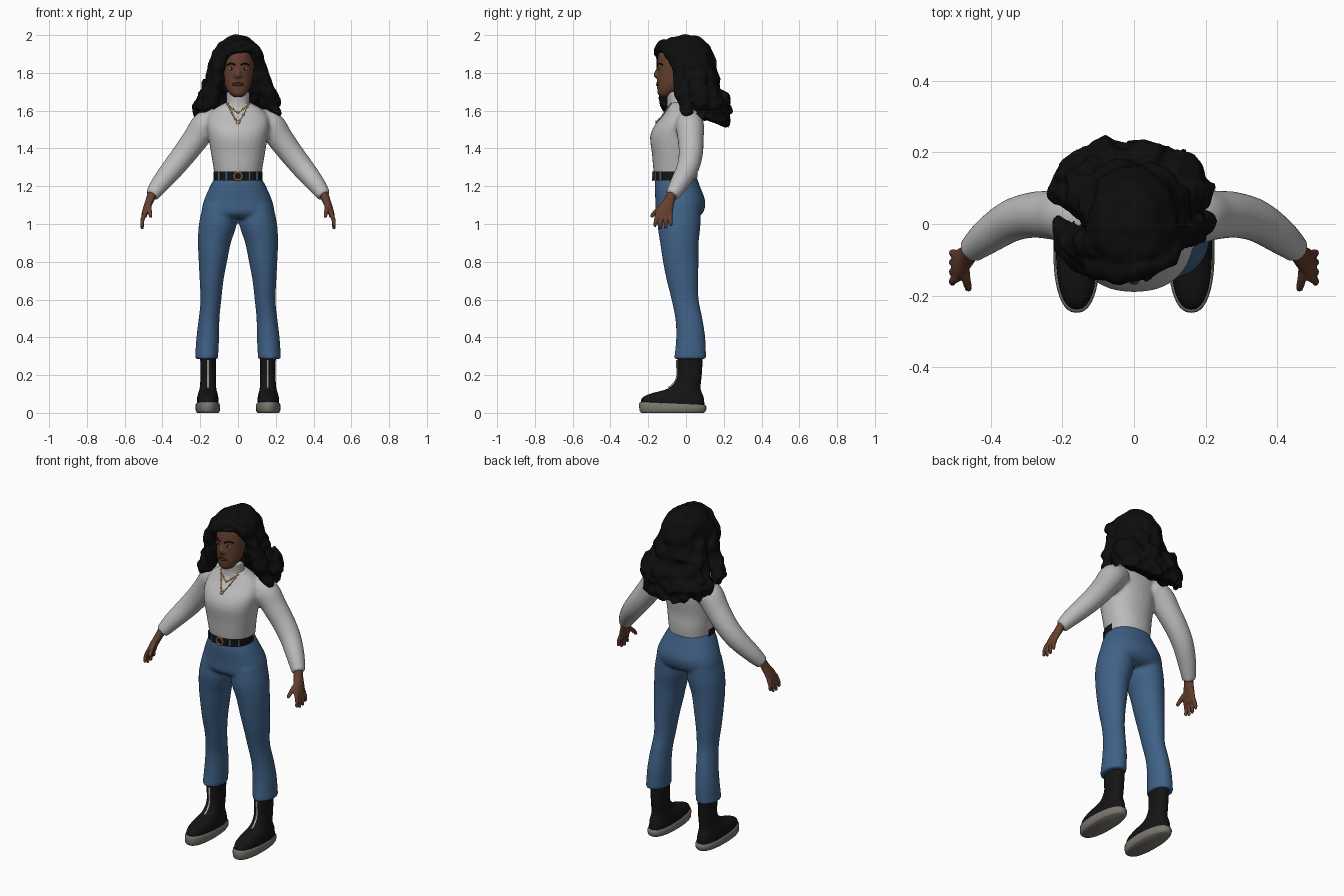
import bpy
import bmesh
import math
import random
from mathutils import Vector, noise

random.seed(4)
if "Cube" in bpy.data.objects:
    bpy.data.objects.remove(bpy.data.objects["Cube"])


def material(name, *rgb):
    mat = bpy.data.materials.new(name)
    mat.use_nodes = True
    mat.diffuse_color = (*rgb, 1)
    shader = mat.node_tree.nodes["Principled BSDF"]
    shader.inputs["Base Color"].default_value = (*rgb, 1)
    shader.inputs["Roughness"].default_value = 0.8
    return mat


HAIR = material("black hair", .004, .004, .004)
SKIN = material("brown skin", .13, .05, .028)
KNIT = material("light grey knit", .5, .5, .5)
DENIM = material("blue denim", .05, .12, .24)
LEATHER = material("black leather", .007, .007, .007)
RUBBER = material("grey rubber", .2, .185, .16)
GOLD = material("gold", .65, .33, .09)
SILVER = material("silver", .5, .5, .5)
EYE_WHITE = material("eye white", .45, .43, .4)
LIP = material("dark lip", .1, .03, .02)


def smooth_rows(rows, steps):
    """Catmull-Rom interpolation through rows of equal length."""
    out = []
    for i in range(len(rows) - 1):
        quad = [rows[max(i - 1, 0)], rows[i], rows[i + 1], rows[min(i + 2, len(rows) - 1)]]
        for s in range(steps):
            t = s / steps
            out.append([b + (c - a) * t / 2 + (a - 2.5 * b + 2 * c - d / 2) * t ** 2
                        + (1.5 * (b - c) + (d - a) / 2) * t ** 3 for a, b, c, d in zip(*quad)])
    return out + [list(rows[-1])]


def skin_rings(bm, rings):
    rings = [[bm.verts.new(p) for p in ring] for ring in rings]
    n = len(rings[0])
    for low, high in zip(rings, rings[1:]):
        for i in range(n):
            j = (i + 1) % n
            bm.faces.new((low[i], low[j], high[j], high[i]))
    bm.faces.new(rings[0])
    bm.faces.new(rings[-1])


def loft(bm, rows, side=1, n=32, steps=4, box=1.0):
    """Level ellipses: x, y, z, x radius, y radius and optional forward tilt."""
    rings = []
    for x, y, z, rx, ry, tilt in smooth_rows([(*r, 0)[:6] for r in rows], steps):
        ring = []
        for i in range(n):
            a = math.tau * i / n
            c, s = math.cos(a), math.sin(a)
            dx = math.copysign(abs(c) ** box, c) * rx
            dy = math.copysign(abs(s) ** box, s) * ry
            ring.append(Vector((side * (x + dx), y + dy, z - tilt * dy)))
        rings.append(ring)
    skin_rings(bm, rings)


def tube(bm, rows, side=1, n=12, steps=4):
    """Round tube through x, y, z, radius."""
    rows = smooth_rows(rows, steps)
    pts = [Vector((side * r[0], r[1], r[2])) for r in rows]
    rings = []
    for i, p in enumerate(pts):
        along = pts[min(i + 1, len(pts) - 1)] - pts[max(i - 1, 0)]
        u = along.orthogonal() if not rings else u - along * u.dot(along) / along.length_squared
        u.normalize()
        v = along.normalized().cross(u)
        angles = [math.tau * k / n for k in range(n)]
        rings.append([p + (u * math.cos(a) + v * math.sin(a)) * rows[i][3] for a in angles])
    skin_rings(bm, rings)


def ball(bm, centre, size):
    made = bmesh.ops.create_uvsphere(bm, u_segments=12, v_segments=8, radius=1)["verts"]
    for v in made:
        v.co = Vector(centre) + v.co * Vector(size)


def finish(name, bm, mat, voxel=0, relax=4):
    """Turn the mesh into an object; voxel blends overlapping pieces."""
    bmesh.ops.recalc_face_normals(bm, faces=bm.faces)
    for f in bm.faces:
        f.smooth = True
    me = bpy.data.meshes.new(name)
    bm.to_mesh(me)
    bm.free()
    me.set_sharp_from_angle(angle=math.radians(50))
    me.materials.append(mat)
    ob = bpy.data.objects.new(name, me)
    bpy.context.scene.collection.objects.link(ob)
    if voxel:
        remesh = ob.modifiers.new("blend", "REMESH")
        remesh.mode, remesh.voxel_size, remesh.use_smooth_shade = "VOXEL", voxel, True
        soften = ob.modifiers.new("soften", "SMOOTH")
        soften.factor, soften.iterations = .5, relax
    return ob


def front_of(ob, x, z, lift=0.0):
    """Point on the front surface of an object."""
    graph = bpy.context.evaluated_depsgraph_get()
    hit, point, *_ = ob.evaluated_get(graph).ray_cast(Vector((x, -1, z)), Vector((0, 1, 0)))
    return (x, (point.y if hit else -.1) - lift, z)


# Jeans: pelvis and two flared legs
bm = bmesh.new()
loft(bm, [(0, -.052, 1.25, .12, .108), (0, -.046, 1.2, .148, .12), (0, -.03, 1.12, .182, .132),
          (0, -.034, 1.06, .19, .125), (0, -.036, 1.03, .15, .09)], box=.9)
LEG = [(.1, -.034, 1.1, .085, .11), (.107, -.037, 1, .1, .114), (.125, -.035, .9, .087, .102),
       (.133, -.028, .8, .075, .094), (.14, -.018, .7, .063, .084), (.143, -.005, .6, .055, .072),
       (.153, .015, .5, .055, .072), (.16, .025, .4, .06, .077), (.167, .022, .285, .061, .085)]
for side in (1, -1):
    loft(bm, LEG, side)
finish("jeans", bm, DENIM, .01)

# Sweater: torso and sleeves
bm = bmesh.new()
loft(bm, [(0, -.052, 1.225, .12, .11), (0, -.055, 1.29, .129, .118), (0, -.06, 1.37, .142, .12),
          (0, -.06, 1.46, .157, .13), (0, -.05, 1.52, .165, .118), (0, -.03, 1.57, .158, .096),
          (0, -.025, 1.61, .125, .075), (0, -.035, 1.645, .062, .058)], box=.9)
SLEEVE = [(.1, .015, 1.555, .06), (.17, .02, 1.525, .075), (.225, .025, 1.45, .069),
          (.285, .025, 1.37, .064), (.345, .008, 1.295, .059), (.41, -.035, 1.215, .05),
          (.457, -.075, 1.15, .037)]
for side in (1, -1):
    tube(bm, SLEEVE, side, n=24)
sweater = finish("sweater", bm, KNIT, .01)

bm = bmesh.new()
loft(bm, [(0, -.038, 1.62, .07, .064), (0, -.042, 1.645, .061, .058), (0, -.045, 1.67, .06, .057),
          (0, -.047, 1.69, .06, .057), (0, -.047, 1.7, .052, .05)])
finish("rolled_collar", bm, KNIT)

# Belt across the front, with loops and buckle
bm = bmesh.new()
loft(bm, [(0, -.053, z, .129, .119) for z in (1.23, 1.277)], n=48, steps=1, box=.9)
bmesh.ops.delete(bm, geom=[v for v in bm.verts if v.co.y > -.03], context="VERTS")
belt = finish("belt", bm, LEATHER)
bm = bmesh.new()
for x in (-.1, -.06, .06, .1):
    tube(bm, [(*front_of(belt, x, z), .006) for z in (1.232, 1.275)], steps=1)
finish("belt_loops", bm, DENIM)
bpy.ops.mesh.primitive_torus_add(location=(0, -.176, 1.253), rotation=(math.pi / 2, 0, 0),
                                 major_radius=.021, minor_radius=.005,
                                 major_segments=24, minor_segments=8)
buckle = bpy.context.object
buckle.name = "buckle"
buckle.data.materials.append(GOLD)

# Boots with soles and zips
for side, label in ((1, "left"), (-1, "right")):
    bm = bmesh.new()
    loft(bm, [(.16, -.07, .035, .058, .168), (.16, -.07, .075, .057, .165),
              (.16, -.053, .1, .052, .14), (.159, -.008, .13, .044, .085),
              (.158, .016, .18, .041, .065), (.158, .02, .24, .041, .066),
              (.158, .02, .32, .043, .066)], side, box=.85)
    boot = finish(label + "_boot", bm, LEATHER)
    bm = bmesh.new()
    loft(bm, [(.16, -.07, 0, .056, .165), (.16, -.07, .012, .064, .176),
              (.16, -.07, .04, .065, .178, .05), (.16, -.07, .05, .06, .172, .05)],
         side, n=40, steps=2, box=.85)
    finish(label + "_sole", bm, RUBBER)
    bm = bmesh.new()
    tube(bm, [(*front_of(boot, side * .158, .13 + .03 * k), .006) for k in range(6)], n=8)
    finish(label + "_zip", bm, SILVER)

# Hands
for side, label in ((1, "left"), (-1, "right")):
    bm = bmesh.new()
    loft(bm, [(.452, -.07, 1.17, .025, .027), (.465, -.088, 1.13, .024, .031),
              (.481, -.106, 1.09, .021, .041), (.495, -.117, 1.05, .016, .044),
              (.497, -.118, 1.035, .012, .036)], side, n=20)
    for k, tip in enumerate((.985, .972, .975, .99)):
        y = -.15 + .022 * k
        tube(bm, [(.492, y, 1.06, .012), (.506, y - .009 + .004 * k, 1.02, .011),
                  (.507, y - .016 + .007 * k, tip, .008)], side)
    tube(bm, [(.475, -.105, 1.105, .015), (.47, -.145, 1.08, .013),
              (.464, -.175, 1.05, .011), (.462, -.183, 1.035, .008)], side)
    finish(label + "_hand", bm, SKIN, .005, 2)

# Head with neck and nose
bm = bmesh.new()
loft(bm, [(0, -.112, 1.672, .02, .022), (0, -.104, 1.688, .043, .045), (0, -.084, 1.72, .063, .069),
          (0, -.066, 1.76, .076, .087), (0, -.052, 1.81, .083, .1), (0, -.045, 1.86, .085, .106),
          (0, -.04, 1.91, .078, .102), (0, -.04, 1.95, .05, .07)])
loft(bm, [(0, -.045, 1.62, .047, .045), (0, -.045, 1.76, .047, .045)], steps=1)
tube(bm, [(0, -.142, 1.835, .01), (0, -.15, 1.81, .012), (0, -.156, 1.79, .016), (0, -.145, 1.777, .014)])
for x in (-.013, .013):
    ball(bm, (x, -.149, 1.784), (.011, .012, .009))
head = finish("head", bm, SKIN, .006, 3)

# Eyes, brows and lips follow the face surface
whites, pupils, brows, lips = (bmesh.new() for _ in range(4))
for side in (1, -1):
    ball(whites, front_of(head, side * .035, 1.823), (.016, .004, .007))
    ball(pupils, front_of(head, side * .035, 1.823, .002), (.006, .004, .007))
    tube(brows, [(*front_of(head, side * x, z), .004)
                 for x, z in ((.014, 1.841), (.035, 1.85), (.058, 1.842))], n=8)
for z, r in ((1.747, .005), (1.737, .007)):
    tube(lips, [(*front_of(head, x * .01, z), r - abs(x) * .0013) for x in range(-3, 4)], n=8)
finish("eye_whites", whites, EYE_WHITE)
finish("pupils", pupils, HAIR)
finish("eyebrows", brows, HAIR)
finish("lips", lips, LIP)

# Necklaces draped over the sweater
bm = bmesh.new()
for drop, beads in ((.045, 4), (.095, 3)):
    chain = []
    for k in range(-8, 9):
        t = k / 8
        chain.append(front_of(sweater, t * .056, 1.635 - drop * (1 - abs(t) ** 1.3), .003))
    tube(bm, [(*p, .0028) for p in chain], n=6, steps=1)
    for p in chain[::beads]:
        ball(bm, p, (.006, .005, .006))
ball(bm, front_of(sweater, 0, 1.537, .003), (.01, .005, .012))
finish("necklaces", bm, GOLD)

# Hair: crown and long mass, opened at the face by tilted rings
bm = bmesh.new()
loft(bm, [(0, 0, 2, .02, .02), (0, -.005, 1.985, .06, .08), (0, -.002, 1.95, .102, .128, .05),
          (0, 0, 1.905, .124, .155, .15), (0, .002, 1.865, .134, .163, .33),
          (0, .045, 1.82, .144, .125, .35), (0, .058, 1.75, .16, .118, .1),
          (0, .075, 1.68, .182, .115, .2), (-.005, .107, 1.62, .203, .107, .4),
          (-.01, .145, 1.56, .185, .08, .45), (-.01, .165, 1.535, .12, .045, .4)], n=56, steps=5)
# Swept front locks framing the face
FRONT_LOCKS = [
    [(.04, -.12, 1.955, .025), (-.04, -.135, 1.925, .033), (-.092, -.118, 1.87, .034),
     (-.112, -.11, 1.79, .036), (-.118, -.11, 1.71, .04), (-.15, -.085, 1.645, .04), (-.2, -.04, 1.59, .02)],
    [(-.1, -.07, 1.92, .03), (-.125, -.06, 1.82, .038), (-.145, -.055, 1.72, .045),
     (-.185, -.03, 1.64, .042), (-.225, 0, 1.58, .018)],
    [(.03, -.125, 1.955, .022), (.08, -.1, 1.92, .03), (.115, -.045, 1.85, .034),
     (.135, -.025, 1.76, .04), (.155, -.015, 1.69, .043), (.185, 0, 1.63, .034), (.205, .02, 1.585, .014)]]
for lock in FRONT_LOCKS:
    tube(bm, lock, n=16)
# Ragged curls round the lower edge
for k in range(19):
    a = math.pi * k / 18
    c, s = math.cos(a), math.sin(a)
    r = random.uniform(.028, .04)
    z = 1.61 - .06 * s + random.uniform(-.012, .012)
    tube(bm, [(.15 * c, .07 + .1 * s, z + .14, r), (.185 * c, .075 + .125 * s, z + .06, r),
              (.2 * c - .008, .07 + .145 * s, z, r * .7),
              (.21 * c - .01, .075 + .15 * s, z - .03, r * .2)], n=10)
# Waves grow stronger towards the ends
for v in bm.verts:
    strength = .012 + .022 * min(max((1.95 - v.co.z) / .35, 0), 1)
    v.co += noise.noise_vector(v.co * 19) * strength
finish("hair", bm, HAIR, .008, 1)
